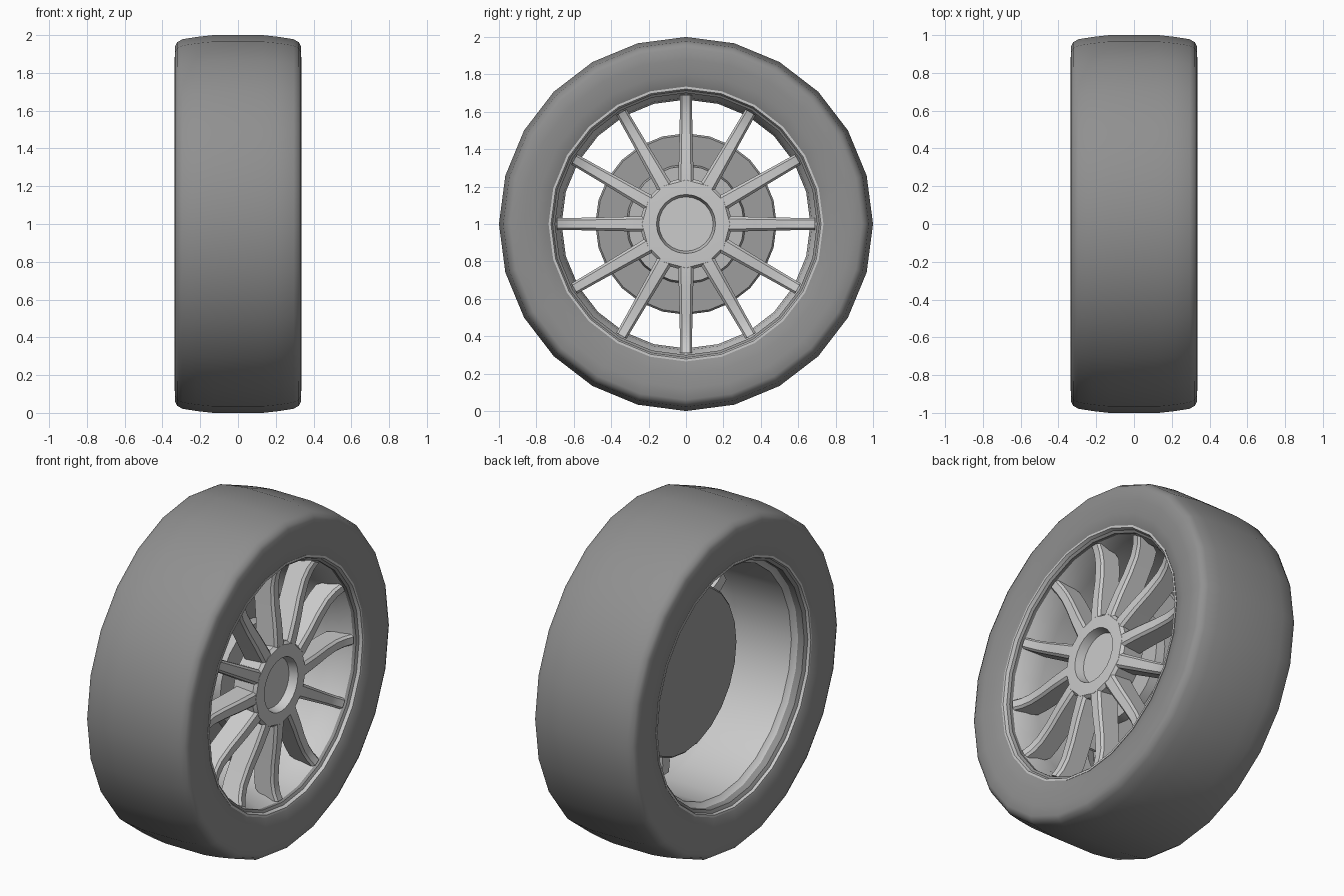
import bpy, bmesh
from math import sin, cos, pi, radians

if "Cube" in bpy.data.objects:
    bpy.data.objects.remove(bpy.data.objects["Cube"])

CENTRE_Z = 1.0
SEG = 24


def material(name, v):
    m = bpy.data.materials.new(name)
    m.diffuse_color = (v, v, v, 1)
    m.use_nodes = True
    m.node_tree.nodes["Principled BSDF"].inputs["Base Color"].default_value = m.diffuse_color
    return m


def finish(name, bm, mat=None, angle=35, outward=True):
    if outward:
        bmesh.ops.recalc_face_normals(bm, faces=bm.faces)
    me = bpy.data.meshes.new(name)
    bm.to_mesh(me)
    bm.free()
    ob = bpy.data.objects.new(name, me)
    bpy.context.collection.objects.link(ob)
    ob.location.z = CENTRE_Z
    if mat:
        me.materials.append(mat)
    bpy.ops.object.select_all(action='DESELECT')
    ob.select_set(True)
    bpy.context.view_layer.objects.active = ob
    bpy.ops.object.shade_smooth_by_angle(angle=radians(angle))
    return ob


def lathe(name, profile, mat=None, closed=False, flat_beyond=9, angle=35):
    """Spin (radius, x) points about the x axis; radius 0 makes a centre point."""
    bm = bmesh.new()
    rings = []
    for r, x in profile:
        if r == 0:
            rings.append([bm.verts.new((x, 0, 0))] * SEG)
            continue
        ring = []
        for i in range(SEG):
            a = 2 * pi * i / SEG
            q = r * cos(pi / 12) if r > flat_beyond and i % 2 else r
            ring.append(bm.verts.new((x, q * cos(a), q * sin(a))))
        rings.append(ring)
    pairs = list(zip(rings, rings[1:]))
    if closed:
        pairs.append((rings[-1], rings[0]))
    for p, q in pairs:
        for i in range(SEG):
            j = (i + 1) % SEG
            quad = list(dict.fromkeys((p[i], p[j], q[j], q[i])))
            bm.faces.new(quad)
    return finish(name, bm, mat, angle)


rubber = material("rubber", 0.28)
iron = material("iron", 0.34)
steel = material("steel", 0.5)

# Tyre: mirrored half profile, from bead over the tread to the other bead
half = [(0.70, 0.29), (0.735, 0.315), (0.80, 0.328), (0.88, 0.335),
        (0.94, 0.333), (0.962, 0.322), (0.978, 0.295), (0.99, 0.22), (1.0, 0.13)]
lathe("tyre", half + [(r, -x) for r, x in reversed(half)], rubber, closed=True, angle=50)

# Rim: flared lips and a long barrel, with a little thickness
rim = [(0.735, -0.318), (0.722, -0.318), (0.70, -0.25), (0.672, -0.225),
       (0.665, 0.12), (0.675, 0.20), (0.70, 0.27), (0.722, 0.318), (0.735, 0.318),
       (0.705, 0.25), (0.69, 0.15), (0.69, -0.22)]
lathe("rim", rim, closed=True, angle=40)

# Hub: faceted plate with a recessed round cap
lathe("hub", [(0, 0.13), (0.235, 0.13), (0.25, 0.265), (0.235, 0.282),
              (0.168, 0.285), (0.158, 0.285), (0.145, 0.235), (0, 0.235)],
      flat_beyond=0.2, angle=25)

# Brake disc with its raised bell and axle
lathe("brake_disc", [(0, 0.0), (0.475, 0.0), (0.485, 0.01), (0.485, 0.04),
                     (0.475, 0.05), (0, 0.05)], iron)
lathe("brake_bell", [(0, 0.045), (0.32, 0.045), (0.31, 0.10), (0, 0.10)], steel)
lathe("axle", [(0, 0.09), (0.17, 0.09), (0.17, 0.14), (0, 0.14)], steel)

# Spokes: (radius, front x, back x, half width), flaring out at the rim
stations = [(0.17, 0.281, 0.15, 0.044), (0.25, 0.281, 0.15, 0.041),
            (0.36, 0.272, 0.145, 0.038), (0.48, 0.257, 0.135, 0.035),
            (0.58, 0.252, 0.13, 0.033), (0.645, 0.262, 0.135, 0.032),
            (0.69, 0.28, 0.19, 0.031)]
bm = bmesh.new()
for k in range(12):
    a = 2 * pi * k / 12
    loops = []
    for r, xf, xb, w in stations:
        section = [(xb, -w), (xf - 0.014, -w), (xf, -0.65 * w),
                   (xf, 0.65 * w), (xf - 0.014, w), (xb, w)]
        loops.append([bm.verts.new((x, r * cos(a) - t * sin(a), r * sin(a) + t * cos(a)))
                      for x, t in section])
    for p, q in zip(loops, loops[1:]):
        for i in range(6):
            j = (i + 1) % 6
            bm.faces.new((p[i], p[j], q[j], q[i]))
    bm.faces.new(loops[0])
    bm.faces.new(loops[-1])
finish("spokes", bm, angle=25)
